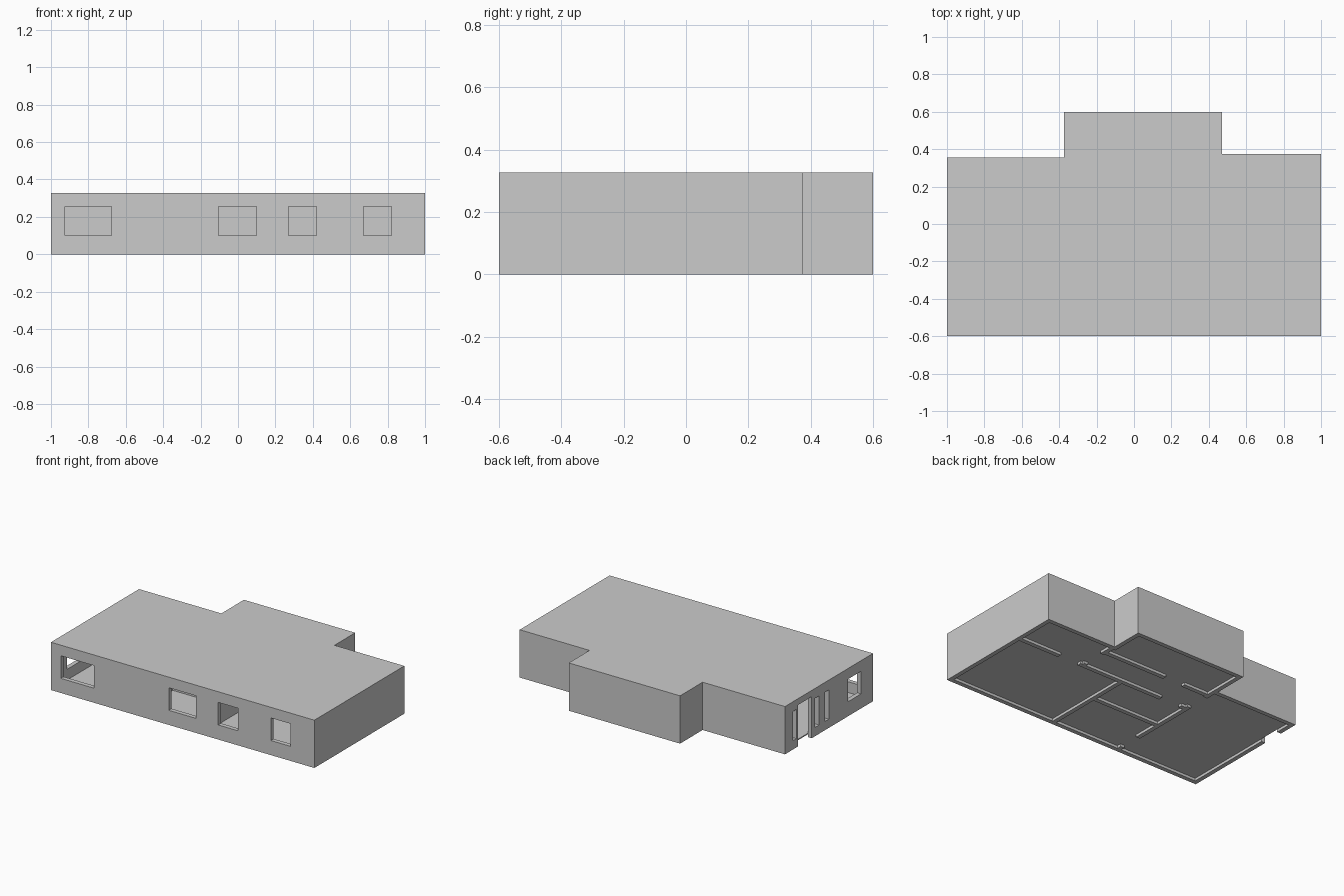
import bpy, bmesh
from mathutils import Vector

if "Cube" in bpy.data.objects:
    bpy.data.objects.remove(bpy.data.objects["Cube"])

H, T = 0.328, 0.03          # overall height, wall thickness
FLOOR, ROOF = 0.018, 0.015  # floor level above the wall feet, roof thickness
OUTLINE = [(-1, -0.6), (1, -0.6), (1, 0.375), (0.47, 0.375), (0.47, 0.6),
           (-0.375, 0.6), (-0.375, 0.355), (-1, 0.355)]


def finish(name, bm):
    bmesh.ops.recalc_face_normals(bm, faces=bm.faces)
    mesh = bpy.data.meshes.new(name)
    bm.to_mesh(mesh)
    bm.free()
    ob = bpy.data.objects.new(name, mesh)
    bpy.context.collection.objects.link(ob)
    return ob


def inset(pts, d):
    """Offset a counter-clockwise right-angled outline inwards."""
    out = []
    for i, p in enumerate(pts):
        p, a, b = Vector(p), Vector(pts[i - 1]), Vector(pts[(i + 1) % len(pts)])
        e, f = (p - a).normalized(), (b - p).normalized()
        out.append(p + d * Vector((-e.y - f.y, e.x + f.x)))
    return out


def prism(name, pts, z0, z1):
    bm = bmesh.new()
    face = bm.faces.new([bm.verts.new((p[0], p[1], z0)) for p in pts])
    ext = bmesh.ops.extrude_face_region(bm, geom=[face], use_keep_orig=True)
    bmesh.ops.translate(bm, vec=(0, 0, z1 - z0),
                        verts=[g for g in ext["geom"] if isinstance(g, bmesh.types.BMVert)])
    return finish(name, bm)


def boxes(name, spans):
    """One object of boxes, each (x0, x1, y0, y1, z0, z1)."""
    bm = bmesh.new()
    for x0, x1, y0, y1, z0, z1 in spans:
        vs = bmesh.ops.create_cube(bm, size=1)["verts"]
        bmesh.ops.scale(bm, vec=(x1 - x0, y1 - y0, z1 - z0), verts=vs)
        bmesh.ops.translate(bm, vec=((x0 + x1) / 2, (y0 + y1) / 2, (z0 + z1) / 2), verts=vs)
    return finish(name, bm)


def cut(ob, cutter):
    mod = ob.modifiers.new("cut", "BOOLEAN")
    mod.operation, mod.solver, mod.object = "DIFFERENCE", "EXACT", cutter
    cutter.hide_render = True
    cutter.display_type = "WIRE"


# Openings in the outer walls
WIN, SLIT, DOOR = (0.10, 0.255), (0.06, 0.26), (-0.1, 0.285)
front = [(-0.925, -0.675), (-0.105, 0.10), (0.27, 0.42), (0.67, 0.82)]
left = [(-0.47, -0.33, WIN), (-0.12, -0.08, SLIT), (-0.015, 0.03, SLIT),
        (0.065, 0.215, DOOR), (0.23, 0.27, SLIT)]
outer_cutter = boxes("outer_opening_cutter",
                     [(a, b, -0.65, -0.55, *WIN) for a, b in front] +
                     [(-1.05, -0.95, a, b, *z) for a, b, z in left])

# Outer shell: walls and flat roof in one piece
inner = inset(OUTLINE, T)
shell = prism("outer_walls_and_roof", OUTLINE, 0, H)
cut(shell, prism("room_cutter", inner, -0.1, H - ROOF))
cut(shell, outer_cutter)

# Floor, raised slightly above the feet of the walls
prism("floor", inner, FLOOR, FLOOR + 0.008)

# Inner doorways
door_cutter = boxes("inner_door_cutter", [
    (0.50, 0.66, 0.03, 0.11, *DOOR), (-0.31, -0.155, 0.03, 0.11, *DOOR),
    (-0.16, -0.01, 0.24, 0.32, *DOOR), (0.43, 0.51, 0.10, 0.255, *DOOR),
    (-0.40, -0.32, -0.54, -0.39, *DOOR), (-0.40, -0.32, 0.10, 0.255, *DOOR)])

# Inner walls: axis, fixed position, start, end
h = T / 2
WALLS = {"hall_front_wall": ("x", 0.07, -0.36 + h, 1 - T),
         "hall_back_wall": ("x", 0.28, -0.36 + h, 0.47 - h),
         "hall_end_wall": ("y", 0.47, 0.07 + h, 0.375 - T),
         "front_room_right_wall": ("y", 0.16, -0.6 + T, 0.07 - h),
         "front_room_back_wall": ("x", -0.20, -0.36 + h, 0.16 - h),
         "living_room_wall": ("y", -0.36, -0.6 + T, 0.355 - T)}
for name, (axis, pos, a, b) in WALLS.items():
    along, across = (a, b), (pos - h, pos + h)
    rect = along + across if axis == "x" else across + along
    cut(boxes(name, [(*rect, 0, H - ROOF)]), door_cutter)
